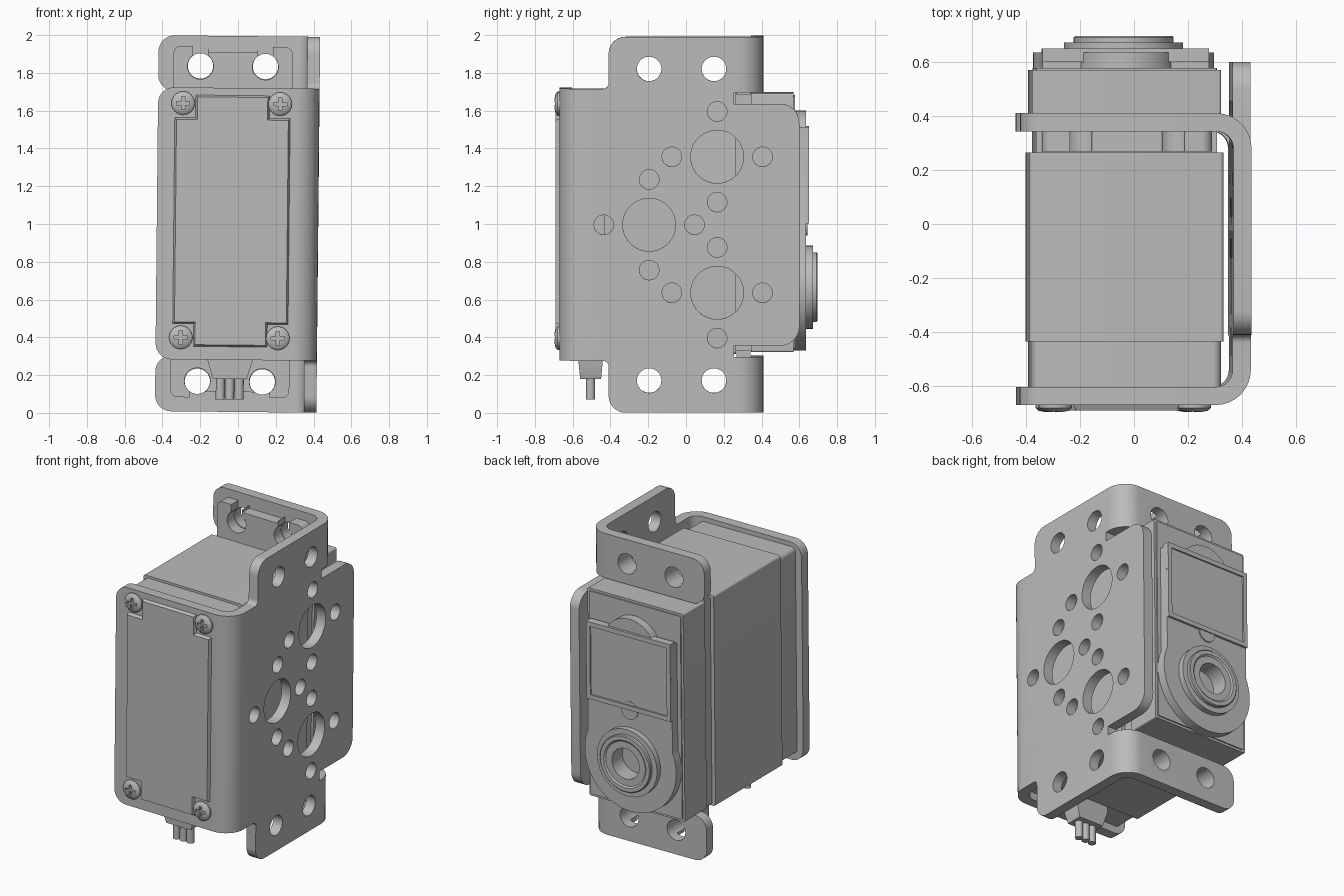
import bpy, bmesh
from math import sin, cos, pi, tan
from mathutils import Vector, Matrix

if "Cube" in bpy.data.objects:
    bpy.data.objects.remove(bpy.data.objects["Cube"])

grey = bpy.data.materials.new("plain grey")
grey.use_nodes = True
grey.diffuse_color = (0.5, 0.5, 0.5, 1)
grey.node_tree.nodes["Principled BSDF"].inputs["Base Color"].default_value = (0.5, 0.5, 0.5, 1)

CX = -0.035   # centre line of the servo
parts = []


def finish(name, bm):
    bmesh.ops.recalc_face_normals(bm, faces=bm.faces)
    mesh = bpy.data.meshes.new(name)
    bm.to_mesh(mesh)
    bm.free()
    mesh.materials.append(grey)
    ob = bpy.data.objects.new(name, mesh)
    bpy.context.collection.objects.link(ob)
    parts.append(ob)
    return ob


def fillet(corners, steps=8):
    """Polygon from (u, v, radius) corners, rounding each one."""
    out = []
    n = len(corners)
    for i, (u, v, r) in enumerate(corners):
        p = Vector((u, v))
        if r == 0:
            out.append(p)
            continue
        a = (Vector(corners[i - 1][:2]) - p).normalized()
        b = (Vector(corners[(i + 1) % n][:2]) - p).normalized()
        half = a.angle(b) / 2
        mid = p + (a + b).normalized() * r / sin(half)
        s, e = p + a * r / tan(half) - mid, p + b * r / tan(half) - mid
        turn = s.angle_signed(e)
        for k in range(steps + 1):
            t = -turn * k / steps
            out.append(mid + Vector((s.x * cos(t) - s.y * sin(t), s.x * sin(t) + s.y * cos(t))))
    return out


def rect(u0, u1, v0, v1, r=0):
    return fillet([(u0, v0, r), (u1, v0, r), (u1, v1, r), (u0, v1, r)])


def circle(u, v, r, n=40):
    return [Vector((u + r * cos(2 * pi * i / n), v + r * sin(2 * pi * i / n))) for i in range(n)]


def prism(name, pts, axis, lo, hi):
    """Extrude a 2D outline along an axis."""
    place = {"x": lambda p, w: (w, p[0], p[1]),
             "y": lambda p, w: (p[0], w, p[1]),
             "z": lambda p, w: (p[0], p[1], w)}[axis]
    bm = bmesh.new()
    a = [bm.verts.new(place(p, lo)) for p in pts]
    b = [bm.verts.new(place(p, hi)) for p in pts]
    bm.faces.new(a)
    bm.faces.new(b)
    for i in range(len(a)):
        bm.faces.new((a[i - 1], a[i], b[i], b[i - 1]))
    return finish(name, bm)


def lathe(name, x, z, profile, n=48):
    """Spin a (radius, y) profile around an axis along y."""
    bm = bmesh.new()
    vs = [bm.verts.new((x + r, y, z)) for r, y in profile]
    edges = [bm.edges.new(e) for e in zip(vs, vs[1:])]
    bmesh.ops.spin(bm, geom=vs + edges, cent=(x, 0, z), axis=(0, 1, 0), angle=2 * pi, steps=n)
    bmesh.ops.remove_doubles(bm, verts=bm.verts, dist=0.0005)
    return finish(name, bm)


def combine(ob, other, op="DIFFERENCE"):
    mod = ob.modifiers.new("cut", "BOOLEAN")
    mod.operation, mod.object, mod.solver = op, other, "EXACT"
    with bpy.context.temp_override(object=ob, active_object=ob):
        bpy.ops.object.modifier_apply(modifier=mod.name)
    parts.remove(other)
    bpy.data.objects.remove(other)


# Bracket: bent channel trimmed to the side outline
L, R, F, B, T = -0.43, 0.425, -0.67, 0.41, 0.067
bracket = prism("bracket", fillet([
    (L, F, 0), (R, F, 0.13), (R, B, 0.13), (L, B, 0),
    (L, B - T, 0), (R - T, B - T, 0.063), (R - T, F + T, 0.063), (L, F + T, 0)]), "z", 0.005, 1.995)
upper = [(0.255, 1.64, 0), (0.255, 1.7, 0), (0.5, 1.7, 0), (0.5, 2.1, 0), (-0.41, 2.1, 0),
         (-0.41, 1.72, 0.03), (-0.8, 1.72, 0)]
lower = [(u, 2 - v, r) for u, v, r in reversed(upper)]
combine(bracket, prism("trim", fillet(upper + lower), "x", -1, 1), "INTERSECT")
combine(bracket, prism("tab", fillet([(0.2, 0.36, 0), (0.6, 0.36, 0.1), (0.6, 1.64, 0.1), (0.2, 1.64, 0)]),
                       "x", R - T, R), "UNION")
for z0, z1 in ((1.9, 2.1), (-0.1, 0.1)):   # rounded outer corners of the side plate
    edge = 1.995 if z0 > 1 else 0.005
    s = 1 if z0 > 1 else -1
    arc = [Vector((-0.32 - 0.09 * sin(t * pi / 16), edge - s * 0.09 * (1 - cos(t * pi / 16)))) for t in range(9)]
    combine(bracket, prism("corner", arc + [Vector((-0.5, edge - s * 0.09)), Vector((-0.5, edge + s * 0.1)),
                                            Vector((-0.32, edge + s * 0.1))], "x", 0, 1))

# Holes in the side plate: three hubs, each ringed by four small holes
for y, z in ((-0.195, 1), (0.165, 1.36), (0.165, 0.64)):
    combine(bracket, prism("hub", circle(y, z, 0.14), "x", 0.2, 0.6))
    for dy, dz in ((0.24, 0), (-0.24, 0), (0, 0.24), (0, -0.24)):
        combine(bracket, prism("hole", circle(y + dy, z + dz, 0.052, 24), "x", 0.2, 0.6))
for z in (0.175, 1.825):
    for y in (-0.195, 0.148):
        combine(bracket, prism("hole", circle(y, z, 0.065, 28), "x", 0.2, 0.6))
    for dx in (-0.172, 0.172):
        combine(bracket, prism("hole", circle(CX + dx, z + (z - 1) * 0.012, 0.067, 28), "y", 0.3, 0.5))

# Round the free corners of the front plate and the ears
bm = bmesh.new()
bm.from_mesh(bracket.data)
ends = [e for e in bm.edges if all(abs(v.co.x - L) < 0.002 for v in e.verts)
        and abs(e.verts[0].co.z - e.verts[1].co.z) < 0.002]
bmesh.ops.bevel(bm, geom=ends, offset=0.085, segments=8, profile=0.5, affect="EDGES")
bm.to_mesh(bracket.data)
bm.free()

# Servo body, from front cap to gear case
prism("front_cap", rect(CX - 0.35, CX + 0.35, 0.33, 1.69, 0.03), "y", F + T, -0.43)
prism("middle_case", rect(CX - 0.36, CX + 0.36, 0.315, 1.705, 0.015), "y", -0.435, 0.265)
prism("neck", rect(CX - 0.335, CX + 0.335, 0.33, 1.69), "y", 0.26, 0.35)
prism("gear_case", rect(CX - 0.35, CX + 0.35, 0.325, 1.695, 0.01), "y", 0.343, 0.57)
prism("gear_case_lip", rect(CX - 0.335, CX + 0.335, 0.34, 1.68, 0.01), "y", 0.565, 0.578)

# Mounting lugs with open slots
for s in (1, -1):
    side = [(-0.315, 0.6, 0), (-0.315, 0.93, 0.04), (-0.13, 0.93, 0.02), (-0.13, 0.9, 0)]
    pts = [(CX + u, 1.01 + s * v, r) for u, v, r in side]
    pts += [(CX - u, 1.01 + s * v, r) for u, v, r in reversed(side)]
    lug = prism("upper_lug" if s > 0 else "lower_lug", fillet(pts), "y", 0.268, B - T - 0.001)
    for dx in (-0.172, 0.172):
        x, z = CX + dx, 1 + s * 0.833
        combine(lug, prism("seat", circle(x, z, 0.069, 28), "y", 0.2, 0.4))
        combine(lug, prism("slot", rect(x - 0.04, x + 0.04, min(z, z + s * 0.2), max(z, z + s * 0.2)), "y", 0.2, 0.4))

# Cross-shaped raised cover on the front, with sloping sides
w, h, n, m = 0.31, 0.67, 0.2, 0.55
cross = [(w, -m), (w, m), (n, m), (n, h), (-n, h), (-n, m), (-w, m), (-w, -m),
         (-n, -m), (-n, -h), (n, -h), (n, -m)]
cover = prism("front_cover", [(CX + u, 1.015 + v) for u, v in cross], "y", F - 0.02, F + 0.01)
for v in cover.data.vertices:
    if v.co.y < F:
        v.co.x -= 0.014 * (1 if v.co.x > CX else -1)
        v.co.z -= 0.014 * (1 if v.co.z > 1.015 else -1)

# Four cross-head screws
for dx in (-0.257, 0.257):
    for dz in (-0.62, 0.62):
        x, z = CX - 0.005 + dx, 1.017 + dz
        screw = lathe("screw", x, z, [(0, F + 0.005), (0.062, F + 0.005), (0.062, F - 0.01),
                                      (0.05, F - 0.021), (0.025, F - 0.026), (0, F - 0.027)], 32)
        a, b = 0.035, 0.009
        plus = [(a, -b), (a, b), (b, b), (b, a), (-b, a), (-b, b), (-a, b), (-a, -b),
                (-b, -b), (-b, -a), (b, -a), (b, -b)]
        combine(screw, prism("recess", [(x + u, z + v) for u, v in plus], "y", F - 0.05, F - 0.008))

# Back panel with round lobe, disc and framed window
HZ = 0.665
lobe = [Vector((CX + 0.335 * cos(t), HZ + 0.335 * sin(t))) for t in
        [pi - 0.4 + (pi + 0.8) * i / 40 for i in range(41)]]
panel = prism("back_panel", lobe + [Vector((CX + 0.308, 1.5)), Vector((CX - 0.308, 1.5))], "y", 0.57, 0.635)
combine(panel, prism("bore", circle(CX, HZ, 0.103), "y", 0.5, 0.7))
prism("upper_disc", circle(CX, 1.41, 0.19, 48), "y", 0.57, 0.634)
prism("lower_disc", circle(CX, 1.0, 0.06, 28), "y", 0.6, 0.643)
window = prism("window", rect(CX - 0.308, CX + 0.308, 1.005, 1.515), "y", 0.6, 0.65)
combine(window, prism("pane", rect(CX - 0.28, CX + 0.28, 1.035, 1.485), "y", 0.64, 0.7))

# Stepped output hub
lathe("output_hub", CX, HZ, [(0.1, 0.572), (0.22, 0.572), (0.22, 0.672), (0.185, 0.672), (0.185, 0.69),
                             (0.18, 0.695), (0.155, 0.695), (0.145, 0.687), (0.1, 0.687), (0.1, 0.572)])

# Cable plug and three wires
plug = prism("cable_plug", fillet([(CX - 0.12, 0.36, 0), (CX - 0.12, 0.28, 0), (CX - 0.09, 0.18, 0),
                                   (CX + 0.09, 0.18, 0), (CX + 0.12, 0.28, 0), (CX + 0.12, 0.36, 0)]),
             "y", -0.57, -0.44)
for v in plug.data.vertices:
    if v.co.z < 0.2:
        v.co.y = -0.505 + (v.co.y + 0.505) * 0.85
for dx in (-0.05, 0, 0.05):
    prism("wire", circle(CX + dx, -0.505, 0.024, 20), "z", 0.07, 0.2)

# Slight lean of the whole assembly, then shading
lean = Matrix.Translation((0, 0, 1)) @ Matrix.Rotation(0.01, 4, "Y") @ Matrix.Translation((0, 0, -1))
bpy.ops.object.select_all(action="DESELECT")
for ob in parts:
    ob.data.transform(lean)
    ob.select_set(True)
bpy.context.view_layer.objects.active = bracket
bpy.ops.object.shade_smooth_by_angle(angle=0.6)
